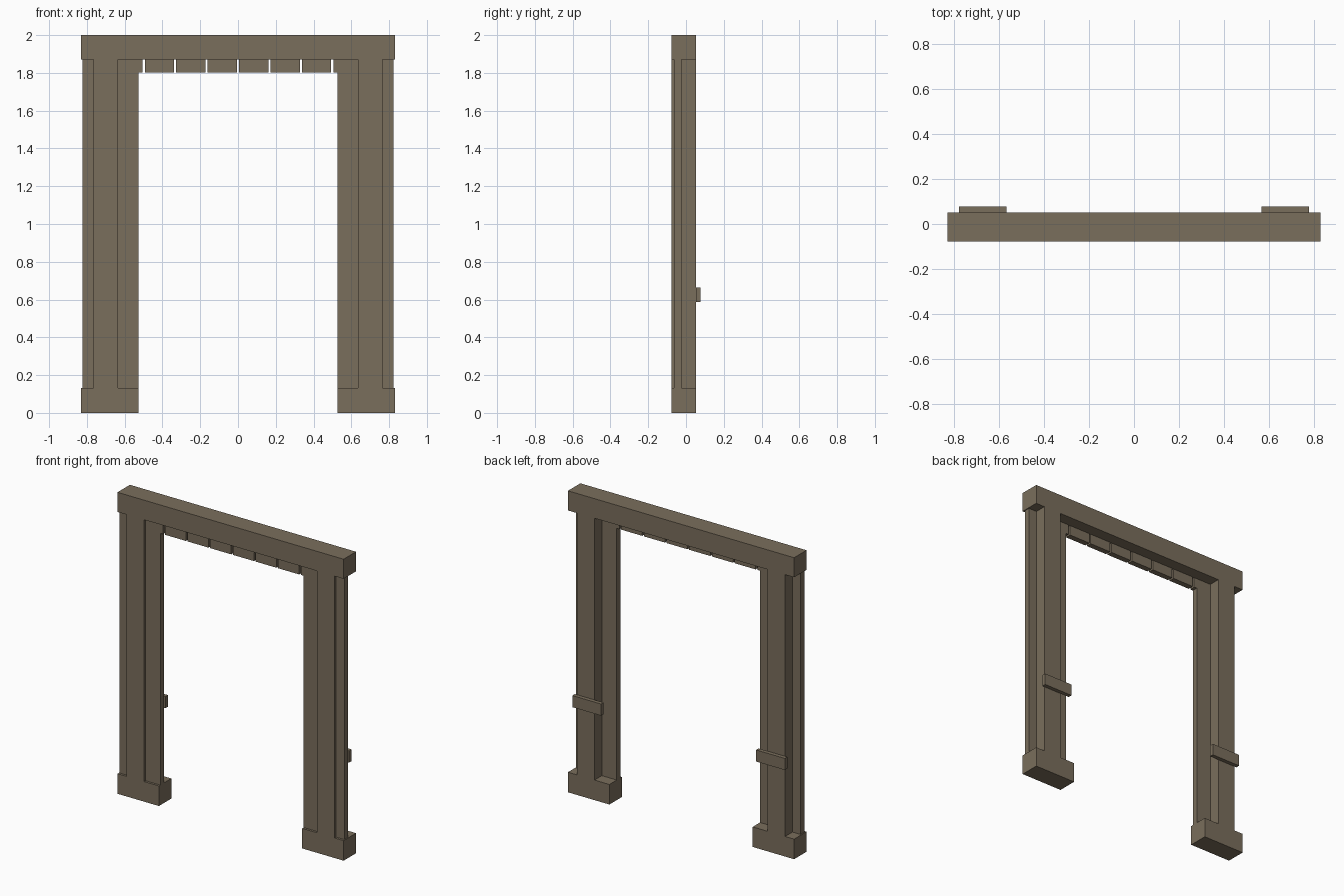
import bpy

if "Cube" in bpy.data.objects:
    bpy.data.objects.remove(bpy.data.objects["Cube"])

wood = bpy.data.materials.new("weathered_wood")
wood.diffuse_color = (0.195, 0.156, 0.107, 1)
wood.use_nodes = True
wood.node_tree.nodes["Principled BSDF"].inputs["Base Color"].default_value = wood.diffuse_color


def box(name, x, y, z):
    """Axis-aligned box from (min, max) ranges."""
    verts = [(a, b, c) for a in x for b in y for c in z]
    faces = [(0, 1, 3, 2), (4, 6, 7, 5), (0, 4, 5, 1),
             (2, 3, 7, 6), (0, 2, 6, 4), (1, 5, 7, 3)]
    mesh = bpy.data.meshes.new(name)
    mesh.from_pydata(verts, [], faces)
    mesh.materials.append(wood)
    obj = bpy.data.objects.new(name, mesh)
    bpy.context.collection.objects.link(obj)
    return obj


def mirrored_box(name, x, y, z):
    obj = box(name, x, y, z)
    mod = obj.modifiers.new("mirror", 'MIRROR')
    mod.use_mirror_merge = False
    return obj


FRAME_Y = (-0.078, 0.052)   # full beam depth
BOARD_Y = (-0.063, -0.025)  # thin planks set inside the frame

# Main beams
box("lintel", (-0.83, 0.83), FRAME_Y, (1.87, 2.0))
mirrored_box("post", (0.635, 0.764), FRAME_Y, (0.133, 1.87))
mirrored_box("foot", (0.526, 0.83), FRAME_Y, (0, 0.133))

# Planks either side of each post
mirrored_box("inner_plank", (0.526, 0.635), BOARD_Y, (0.133, 1.87))
mirrored_box("outer_plank", (0.764, 0.824), BOARD_Y, (0.133, 1.87))

# Row of short plank ends below the lintel, with narrow gaps
pitch, gap = 0.1665, 0.012
for i in range(-3, 3):
    box("plank_end", (i * pitch + gap / 2, (i + 1) * pitch - gap / 2),
        BOARD_Y, (1.803, 1.87))
mirrored_box("edge_plank_end", (3 * pitch + gap / 2, 0.526), BOARD_Y, (1.803, 1.87))

# Rear brackets across the posts
mirrored_box("bracket", (0.569, 0.78), (0.052, 0.078), (0.588, 0.665))
